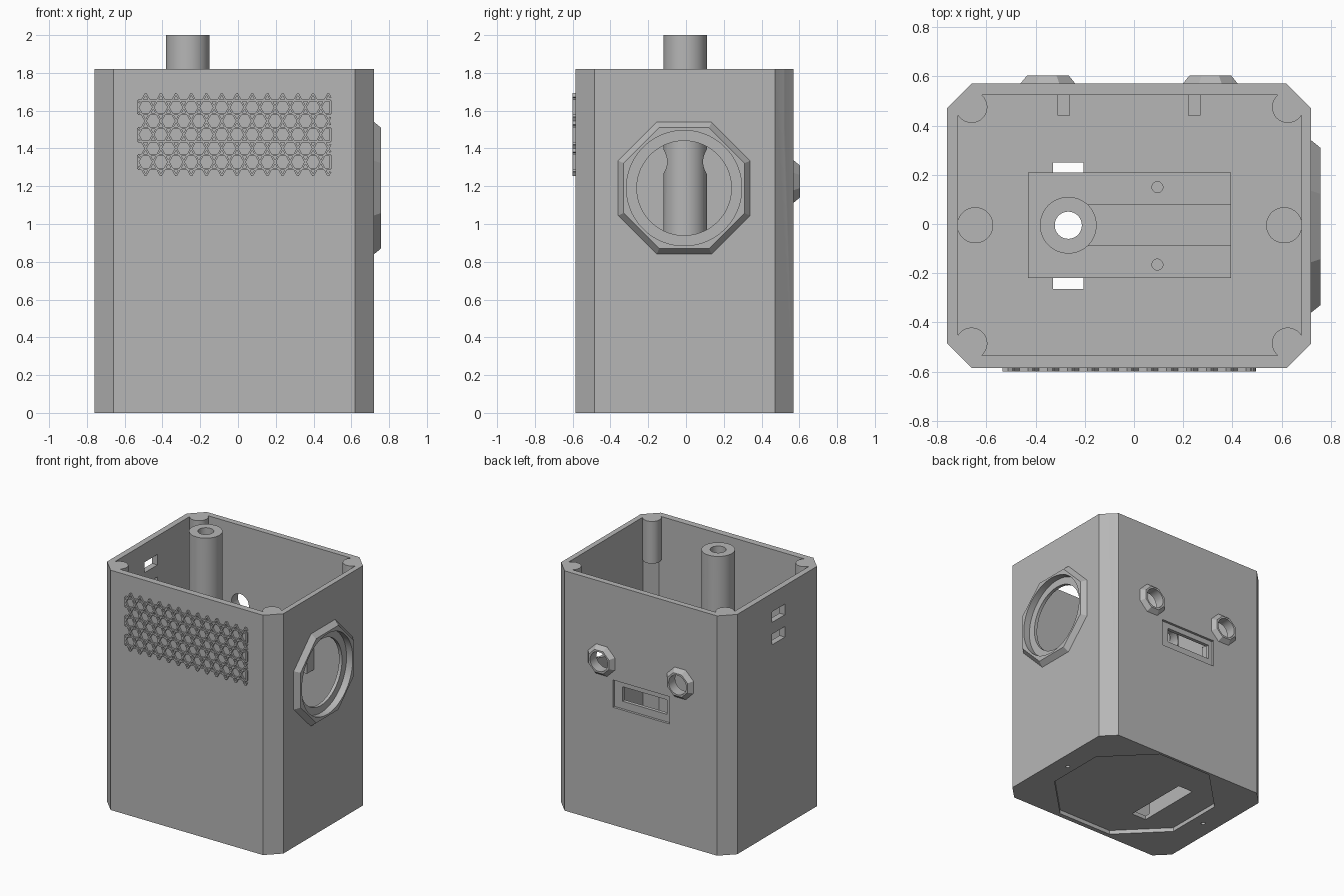
import bpy, bmesh
from math import cos, sin, pi
from mathutils import Vector

old = bpy.data.objects.get("Cube")
if old:
    bpy.data.objects.remove(old, do_unlink=True)

grey = bpy.data.materials.new("light grey plastic")
grey.use_nodes = True
COLOUR = (0.47, 0.47, 0.47, 1)
grey.diffuse_color = COLOUR
grey.node_tree.nodes["Principled BSDF"].inputs["Base Color"].default_value = COLOUR


def place(axis, u, v, w):
    """Profile coordinates u, v and depth w along the chosen axis."""
    return {"x": (w, u, v), "y": (u, w, v), "z": (u, v, w)}[axis]


def loft(name, axis, sections):
    """Solid through (depth, outline) sections."""
    bm = bmesh.new()
    rings = [[bm.verts.new(place(axis, u, v, w)) for u, v in outline] for w, outline in sections]
    for a, b in zip(rings, rings[1:]):
        for i in range(len(a)):
            j = (i + 1) % len(a)
            bm.faces.new((a[i], a[j], b[j], b[i]))
    bm.faces.new(rings[0])
    bm.faces.new(rings[-1])
    bmesh.ops.recalc_face_normals(bm, faces=bm.faces)
    mesh = bpy.data.meshes.new(name)
    bm.to_mesh(mesh)
    bm.free()
    mesh.materials.append(grey)
    obj = bpy.data.objects.new(name, mesh)
    bpy.context.collection.objects.link(obj)
    return obj


def polygon(cu, cv, r, n=48):
    """Regular outline, r measured to the middle of a side."""
    R = r / cos(pi / n)
    return [(cu + R * cos(2 * pi * (i + .5) / n), cv + R * sin(2 * pi * (i + .5) / n)) for i in range(n)]


def cylinder(name, axis, cu, cv, r, lo, hi, n=48):
    return loft(name, axis, [(lo, polygon(cu, cv, r, n)), (hi, polygon(cu, cv, r, n))])


def box(name, x0, x1, y0, y1, z0, z1):
    return loft(name, "z", [(z, [(x0, y0), (x1, y0), (x1, y1), (x0, y1)]) for z in (z0, z1)])


def chamfered(name, x0, x1, y0, y1, c, z0, z1):
    outline = [(x0 + c, y0), (x1 - c, y0), (x1, y0 + c), (x1, y1 - c),
               (x1 - c, y1), (x0 + c, y1), (x0, y1 - c), (x0, y0 + c)]
    return loft(name, "z", [(z0, outline), (z1, outline)])


def combine(target, tool, operation):
    mod = target.modifiers.new(operation.lower(), "BOOLEAN")
    mod.operation = operation
    mod.solver = "EXACT"
    mod.object = tool
    bpy.context.view_layer.objects.active = target
    bpy.ops.object.modifier_apply(modifier=mod.name)
    bpy.data.objects.remove(tool, do_unlink=True)


# Hollow chamfered housing with an open top
TOP, FLOOR = 1.82, .06
CY = -.005
housing = chamfered("housing", -.76, .72, -.585, .57, .1, 0, TOP)


def add(tool):
    combine(housing, tool, "UNION")


def cut(tool):
    combine(housing, tool, "DIFFERENCE")


cut(chamfered("cavity", -.715, .68, -.535, .525, .08, FLOOR, 2.2))

# Corner screw bosses
for x in (-.66, .625):
    for y in (-.485, .475):
        add(cylinder("corner_boss", "z", x, y, .064, 1.5, TOP))

# Floor bosses with pilot holes from below
for x in (-.645, .61):
    add(cylinder("floor_boss", "z", x, CY, .073, .03, .3))
    cut(cylinder("pilot_hole", "z", x, CY, .015, -.1, .2, 16))

# Shallow octagonal recess in the underside
cut(cylinder("base_recess", "z", -.005, 0, .55, -.1, .03, 8))

# Inner mounting block, rib and central tube
TX = -.267
add(box("mounting_block", -.43, .395, -.22, .21, .04, .22))
add(box("mounting_rib", TX, .395, -.09, .08, .1, .27))
add(cylinder("central_tube", "z", TX, CY, .115, .1, 2))
cut(box("floor_slot", -.33, -.205, -.265, .25, -.1, .16))
cut(cylinder("tube_bore", "z", TX, CY, .055, .1, 2.2))
cut(cylinder("tube_cross_hole", "y", TX, 1.33, .065, -.3, .3))
for y in (-.165, .15):
    cut(cylinder("mounting_hole", "z", .095, y, .022, .1, .4, 16))

# Large octagonal port on the left side, stepped round opening
PZ = 1.19
add(loft("port_rim", "x", [(.70, polygon(-.01, PZ, .35, 8)), (.72, polygon(-.01, PZ, .35, 8)),
                           (.757, polygon(-.01, PZ, .32, 8))]))
cut(cylinder("port_counterbore", "x", -.01, PZ, .305, .705, .9, 64))
cut(cylinder("port_opening", "x", -.01, PZ, .25, .6, .9, 64))

# Two small octagonal ports on the back
for x in (-.35, .31):
    add(loft("back_port_rim", "y", [(.55, polygon(x, 1.225, .112, 8)), (.57, polygon(x, 1.225, .112, 8)),
                                    (.603, polygon(x, 1.225, .085, 8))]))
    cut(cylinder("back_port_opening", "y", x, 1.225, .073, .45, .7, 32))

# Framed switch window on the back with inner brackets
for x in (-.31, .22):
    add(box("window_bracket", x, x + .05, .44, .54, .89, 1.1))
cut(box("window_recess", -.26, .215, .552, .7, .893, 1.1))
cut(box("window_opening", -.227, .148, .5, .7, .95, 1.06))

# Two slots on the right side
for z in (1.43, 1.6):
    cut(box("side_slot", -.9, -.69, -.1, .055, z, z + .08))

# Raised triangular lattice on the front
X0, X1, Z0, Z1 = -.53, .49, 1.256, 1.69
STEP, ROWS = .0806, 6
ROW = (Z1 - Z0) / ROWS
grille = bmesh.new()


def bar(xa, za, xb, zb, width=.01):
    a, b = Vector((xa, 0, za)), Vector((xb, 0, zb))
    side = (b - a).cross(Vector((0, 1, 0))).normalized() * width / 2
    corners = (a + side, b + side, b - side, a - side)
    near, far = ([grille.verts.new((p.x, y, p.z)) for p in corners] for y in (-.6, -.583))
    grille.faces.new(near)
    grille.faces.new(far)
    for i in range(4):
        j = (i + 1) % 4
        grille.faces.new((near[i], near[j], far[j], far[i]))


slope = STEP / 2 / ROW
for k in range(-4, 18):
    top_x = -.489 + k * STEP
    for s in (-slope, slope):
        # clip each diagonal to the sides of the lattice
        ends = sorted((0, Z1 - Z0, (X0 - top_x) / s, (X1 - top_x) / s))
        ta, tb = ends[1], ends[2]
        middle = top_x + s * (ta + tb) / 2
        if X0 < middle < X1 and 0 <= ta < tb <= Z1 - Z0 and tb - ta > .01:
            bar(top_x + s * ta, Z1 - ta, top_x + s * tb, Z1 - tb)
for r in range(ROWS):
    z = Z1 - (r + .5) * ROW
    bar(X0, z, X1, z)
    if r % 2 == 0:
        for x in (X0, X1):
            bar(x, z, x, z - ROW)
bmesh.ops.recalc_face_normals(grille, faces=grille.faces)
mesh = bpy.data.meshes.new("front_grille")
grille.to_mesh(mesh)
grille.free()
mesh.materials.append(grey)
bpy.context.collection.objects.link(bpy.data.objects.new("front_grille", mesh))

# Smooth round walls, keep edges sharp
bpy.ops.object.select_all(action="DESELECT")
housing.select_set(True)
bpy.context.view_layer.objects.active = housing
bpy.ops.object.shade_smooth_by_angle(angle=pi / 6)
